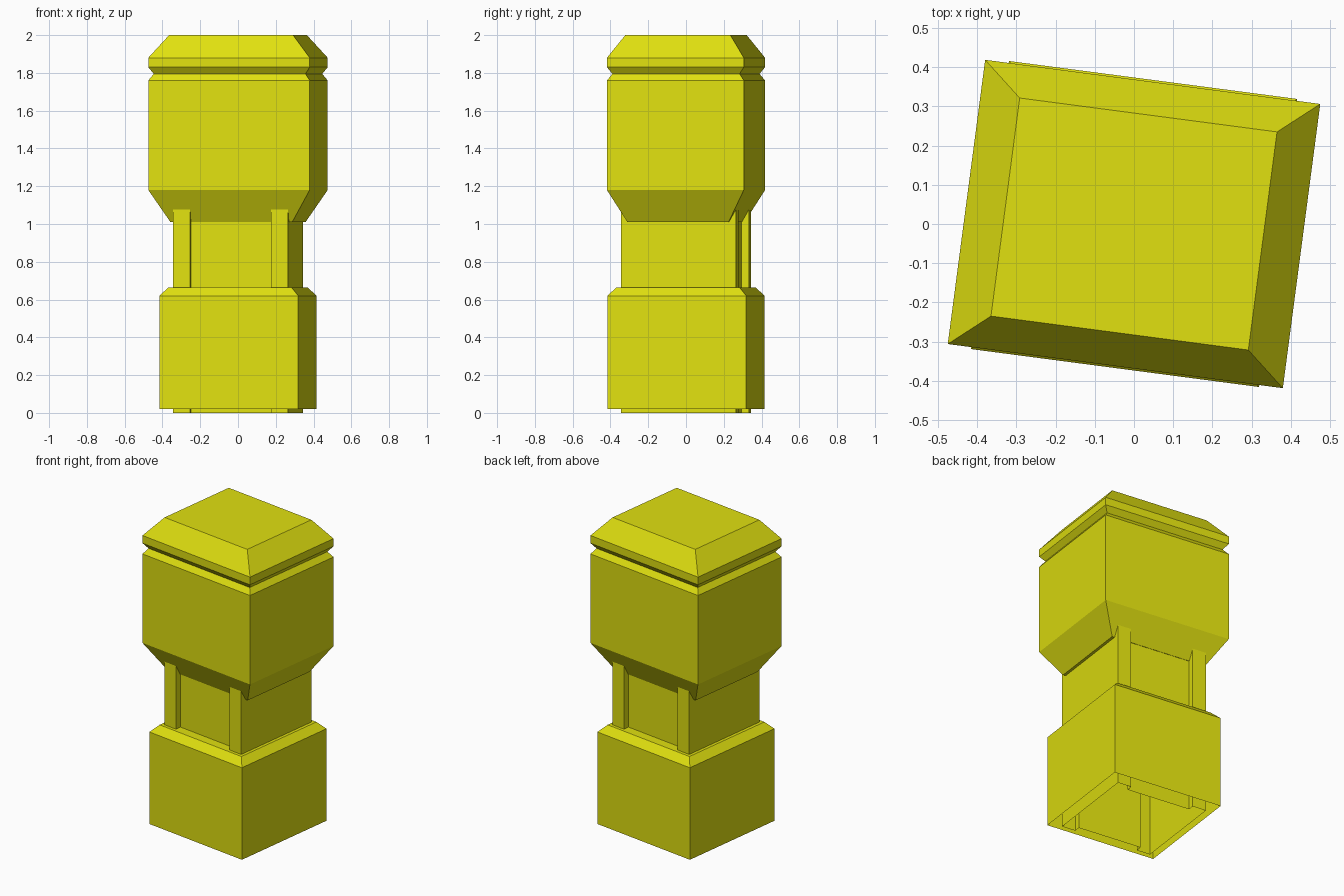
import bpy, bmesh, math

if "Cube" in bpy.data.objects:
    bpy.data.objects.remove(bpy.data.objects["Cube"])

TURN = math.radians(-7.5)  # whole model is turned slightly about z

yellow = bpy.data.materials.new("bright_yellow")
yellow.diffuse_color = (0.75, 0.75, 0.005, 1)
yellow.use_nodes = True
yellow.node_tree.nodes["Principled BSDF"].inputs["Base Color"].default_value = yellow.diffuse_color


def rect(hx, hy):
    return [(-hx, -hy), (hx, -hy), (hx, hy), (-hx, hy)]


def loft(name, rings, cap_bottom=False, cap_top=False):
    """Skin a stack of (z, outline) rings, outlines counter-clockwise."""
    bm = bmesh.new()
    loops = [[bm.verts.new((x, y, z)) for x, y in pts] for z, pts in rings]
    for a, b in zip(loops, loops[1:]):
        n = len(a)
        for i in range(n):
            j = (i + 1) % n
            bm.faces.new((a[i], a[j], b[j], b[i]))
    if cap_bottom:
        bm.faces.new(loops[0][::-1])
    if cap_top:
        bm.faces.new(loops[-1])
    mesh = bpy.data.meshes.new(name)
    bm.to_mesh(mesh)
    bm.free()
    mesh.materials.append(yellow)
    ob = bpy.data.objects.new(name, mesh)
    ob.rotation_euler.z = TURN
    bpy.context.collection.objects.link(ob)
    return ob


# Core: hollow tube, recessed between corner posts at front and back
H, POST, DEPTH = 0.3075, 0.092, 0.04
p, r = H - POST, H - DEPTH
half = [(-H, -H), (-p, -H), (-p, -r), (p, -r), (p, -H), (H, -H)]
core = half + [(-x, -y) for x, y in half]
loft("core_posts", [(0, core), (1.1, core)])

# Base sleeve: open underneath, chamfered top closing onto the core
loft("base_sleeve", [(0.02, rect(0.3705, 0.3705)),
                     (0.62, rect(0.3705, 0.3705)),
                     (0.665, rect(0.328, 0.328)),
                     (0.665, rect(0.267, 0.267))])

# Head: funnel underside, straight body, groove, lip and sloped cap
W, D, G = 0.431, 0.3655, 0.026
loft("head_block", [(1.01, rect(0.325, 0.27)),
                    (1.18, rect(W, D)),
                    (1.76, rect(W, D)),
                    (1.795, rect(W - G, D - G)),
                    (1.83, rect(W, D)),
                    (1.88, rect(W, D)),
                    (2.0, rect(0.331, 0.2805))], True, True)
